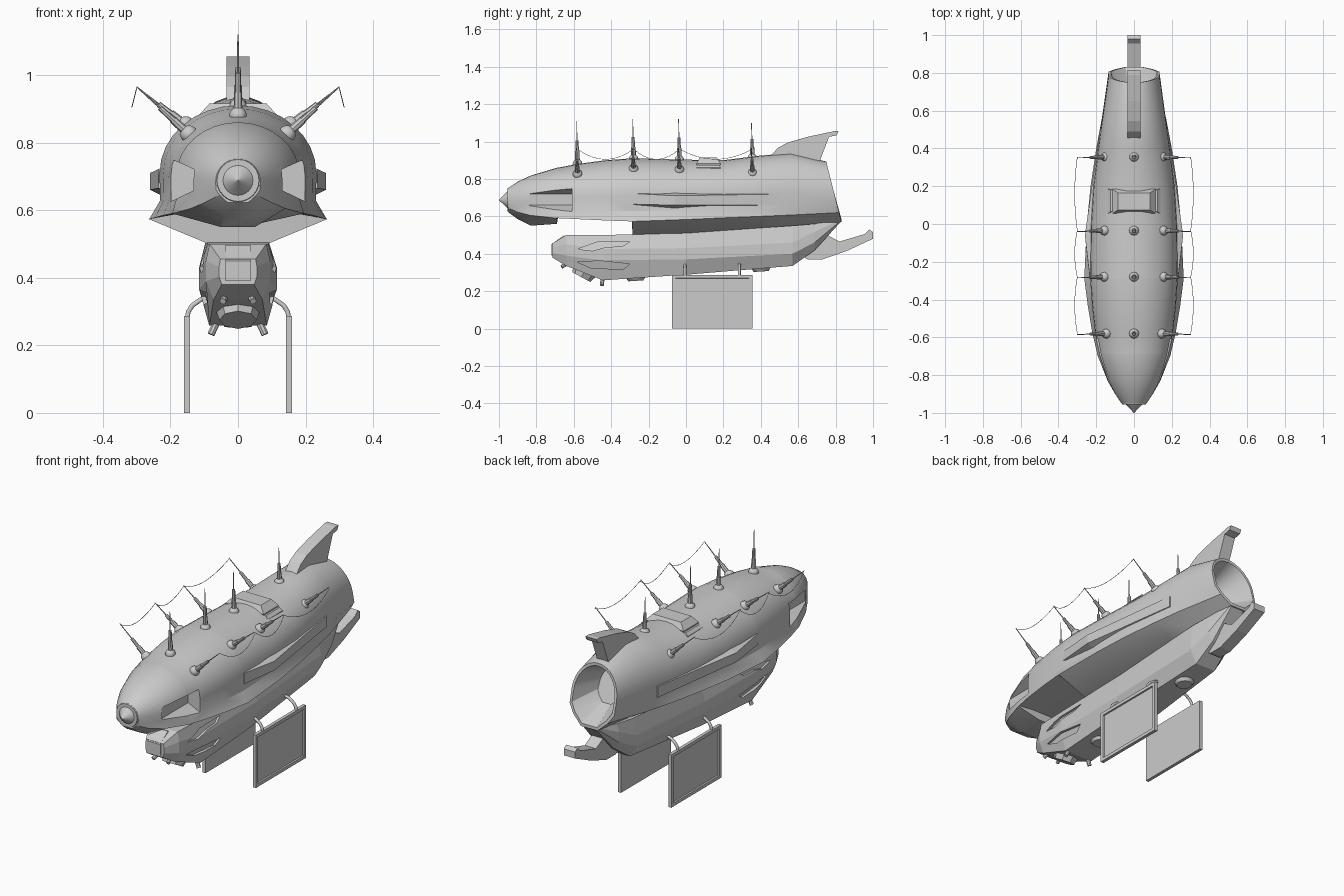
import bpy, bmesh, math
from mathutils import Vector

if "Cube" in bpy.data.objects:
    bpy.data.objects.remove(bpy.data.objects["Cube"])


def make(name, bm, smooth=None):
    bmesh.ops.recalc_face_normals(bm, faces=bm.faces)
    me = bpy.data.meshes.new(name)
    bm.to_mesh(me)
    bm.free()
    ob = bpy.data.objects.new(name, me)
    bpy.context.collection.objects.link(ob)
    if smooth:
        shade(ob, smooth)
    return ob


def activate(ob):
    bpy.ops.object.select_all(action='DESELECT')
    ob.select_set(True)
    bpy.context.view_layer.objects.active = ob


def shade(ob, deg):
    activate(ob)
    bpy.ops.object.shade_smooth_by_angle(angle=math.radians(deg))


def loft(name, rings, smooth=None):
    bm = bmesh.new()
    vs = [[bm.verts.new(p) for p in r] for r in rings]
    n = len(rings[0])
    for a, b in zip(vs, vs[1:]):
        for i in range(n):
            j = (i + 1) % n
            bm.faces.new((a[i], a[j], b[j], b[i]))
    bm.faces.new(vs[0])
    bm.faces.new(vs[-1])
    return make(name, bm, smooth)


def carve(ob, cutter):
    mod = ob.modifiers.new("carve", 'BOOLEAN')
    mod.operation = 'DIFFERENCE'
    mod.object = cutter
    activate(ob)
    bpy.ops.object.modifier_apply(modifier=mod.name)
    bpy.data.objects.remove(cutter)


def prism(name, yz, half):
    return loft(name, [[(x, y, z) for y, z in yz] for x in (-half, half)])


def box(name, x, y, z):
    return loft(name, [[(a, y[0], z[0]), (a, y[1], z[0]), (a, y[1], z[1]), (a, y[0], z[1])] for a in x])


def rod(name, a, b, r1, r2, n=8):
    a, b = Vector(a), Vector(b)
    q = (b - a).to_track_quat('Z', 'Y')
    rings = []
    for p, r in ((a, r1), (b, r2)):
        rings.append([p + q @ Vector((r * math.cos(2 * math.pi * i / n), r * math.sin(2 * math.pi * i / n), 0))
                      for i in range(n)])
    return loft(name, rings, 40 if n > 8 else None)


def tube(name, pts, r):
    cu = bpy.data.curves.new(name, 'CURVE')
    cu.dimensions = '3D'
    cu.bevel_depth = r
    cu.bevel_resolution = 1
    cu.use_fill_caps = True
    sp = cu.splines.new('POLY')
    sp.points.add(len(pts) - 1)
    for p, c in zip(sp.points, pts):
        p.co = (*c, 1)
    ob = bpy.data.objects.new(name, cu)
    bpy.context.collection.objects.link(ob)


# Envelope: smooth dome, waist, creased skirt and flat keel
def hull_ring(y, top, w, zc, cx, cz, bx, bz, shear=0):
    half = [(w * math.sin(math.pi / 2 * i / 8), zc + (top - zc) * math.cos(math.pi / 2 * i / 8)) for i in range(9)]
    half += [(w * .995, cz + .4 * (zc - cz)), (cx, cz), (bx, bz)]
    pts = half + [(-x, z) for x, z in reversed(half[1:])]
    return [Vector((x, y + shear * (top - z), z)) for x, z in pts]


rings = [hull_ring(*s) for s in (
    (-.95, .752, .066, .686, .055, .645, .03, .622),
    (-.90, .785, .10, .688, .10, .622, .04, .585),
    (-.83, .818, .137, .69, .14, .605, .05, .55),
    (-.69, .86, .183, .70, .195, .59, .06, .56),
    (-.685, .86, .183, .70, .195, .59, .10, .60),
    (-.58, .88, .205, .70, .22, .585, .12, .60),
    (-.43, .90, .222, .705, .245, .578, .12, .60),
    (-.29, .91, .232, .71, .263, .573, .12, .60),
    (-.285, .91, .232, .71, .263, .573, .075, .495),
    (0, .903, .228, .71, .25, .583, .075, .508),
    (.2, .90, .215, .715, .23, .592, .075, .518),
    (.4, .925, .19, .72, .20, .60, .07, .532),
    (.56, .938, .168, .73, .17, .607, .06, .545),
    (.75, .893, .135, .735, .105, .62, .05, .57, .25))]
# Open tail nozzle, folded inwards from the last ring
for s, d in ((.9, 0), (.52, .15)):
    rings.append([Vector((p.x * s, p.y - d, .735 + (p.z - .735) * s)) for p in rings[13]])
hull = loft("envelope", rings)

# Flared side intakes cut into the nose
for s in (-1, 1):
    carve(hull, loft("intake_cutter", [
        [(s * x, -.84, a), (s * x, -.61, a), (s * x, -.61, b), (s * x, -.84, b)]
        for x, a, b in ((.128, .66, .72), (.3, .577, .797))]))
shade(hull, 28)
rod("nose_ring", (0, -.955, .688), (0, -.93, .688), .062, .07, 24)
rod("nose_cone", (0, -.945, .688), (0, -1, .688), .054, .001, 24)

# Side blades, pointed at both ends
for s in (-1, 1):
    loft("side_blade", [[(s * x, y, z) for x, z in prof] for y, prof in (
        (-.28, ((.18, .735), (.234, .722), (.236, .665), (.18, .65))),
        (-.06, ((.18, .745), (.26, .71), (.26, .66), (.18, .62))),
        (.5, ((.14, .725), (.181, .719), (.181, .66), (.14, .655))))])

# Fins
prism("top_fin", [(.45, .92), (.49, .965), (.545, .995), (.65, 1.025), (.79, 1.055), (.815, 1.055),
                  (.805, 1.033), (.765, 1.025), (.715, .895), (.56, .92)], .034)
prism("lower_fin", [(.60, .40), (.65, .37), (.73, .37), (.86, .415), (1, .48), (1, .515), (.98, .53),
                    (.955, .505), (.82, .465), (.72, .52), (.62, .5)], .034)

# Roof hatch
loft("roof_hatch", [[(-a, y0, z), (a, y0, z), (a, y1, z), (-a, y1, z)] for a, y0, y1, z in (
    (.135, .06, .19, .835), (.14, .055, .185, .86), (.125, .065, .18, .875))])
loft("hatch_cover", [[(-a, y0, z), (a, y0, z), (a, y1, z), (-a, y1, z)] for a, y0, y1, z in (
    (.115, .06, .18, .865), (.115, .055, .185, .882), (.085, .075, .165, .915))])


# Gondola
def gondola_ring(y, zt, zm, zb, ht, hm, hb):
    d = min(.03, (zt - zb) / 5)
    half = [(ht, zt), (hm, zm + d), (hm, zm - d), (hb, zb)]
    return [(x, y, z) for x, z in half + [(-x, z) for x, z in reversed(half)]]


gondola = loft("gondola", [gondola_ring(*s) for s in (
    (-.715, .455, .418, .38, .052, .056, .048),
    (-.64, .50, .42, .335, .084, .095, .072),
    (-.445, .50, .395, .258, .09, .115, .085),
    (0, .51, .40, .288, .09, .115, .085),
    (.57, .55, .43, .335, .085, .10, .06),
    (.69, .56, .49, .42, .07, .08, .05),
    (.825, .585, .578, .568, .04, .045, .04))])


# Gondola side recesses following the wall
def wall_x(y, z):
    t = min(max((y + .64) / .195, 0), 1)
    mid, top, low, zb = .095 + .02 * t, .084 + .006 * t, .072 + .013 * t, .335 - .077 * t
    if z > .43:
        return mid + (top - mid) * (z - .43) / .07
    if z < .37:
        return mid + (low - mid) * (.37 - z) / (.37 - zb)
    return mid


for s in (-1, 1):
    for pts in ([(-.58, .425), (-.475, .462), (-.3, .465), (-.34, .44), (-.43, .435), (-.5, .415)],
                [(-.58, .355), (-.51, .325), (-.34, .315), (-.3, .345), (-.46, .362)]):
        carve(gondola, loft("recess_cutter", [[(s * (wall_x(y, z) + d), y, z) for y, z in pts]
                                              for d in (-.012, .04)]))
prism("windscreen", [(-.72, .39), (-.72, .45), (-.655, .497), (-.6, .49), (-.6, .39)], .037)
rod("chin_turret", (0, -.53, .33), (0, -.56, .275), .075, .055, 8)
for y, z in ((-.27, .265), (.4, .315)):
    rod("belly_dome", (0, y, z + .02), (0, y + .002, z - .01), .06, .04, 12)
for s in (-1, 1):
    rod("landing_peg", (s * .06, -.445, .275), (s * .08, -.45, .232), .011, .011)
    rod("front_peg", (s * .03, -.61, .36), (s * .045, -.665, .33), .01, .01)

# Hanging display boards with a raised frame, and brackets
for s in (-1, 1):
    board = box("display_board", (s * .142, s * .16), (-.075, .355), (0, .287))
    bm = bmesh.new()
    bm.from_mesh(board.data)
    outer = [f for f in bm.faces if f.normal.x * s > .9]
    bmesh.ops.inset_region(bm, faces=outer, thickness=.025, depth=0)
    bmesh.ops.inset_region(bm, faces=outer, thickness=.002, depth=-.008)
    bm.to_mesh(board.data)
    bm.free()
    for y in (-.005, .285):
        tube("board_bracket", [(s * .08, y, .345), (s * .108, y, .337), (s * .135, y, .318),
                               (s * .147, y, .30), (s * .15, y, .28)], .008)


# Antenna masts
def mast(base, tip):
    base, tip = Vector(base), Vector(tip)
    bm = bmesh.new()
    bmesh.ops.create_uvsphere(bm, u_segments=12, v_segments=8, radius=.026)
    ob = make("mast_ball", bm, 40)
    ob.location = base
    mid = base.lerp(tip, .55)
    rod("mast_base", base, base.lerp(tip, .3), .013, .012)
    rod("mast_middle", base.lerp(tip, .3), mid, .009, .008)
    rod("mast_tip", mid, tip, .003, .002, 6)


ys = (-.58, -.28, -.035, .355)
for y, z, t in zip(ys, (.88, .905, .90, .91), (1.11, 1.12, 1.12, 1.1)):
    mast((0, y, z), (0, y - .005, t))
for s in (-1, 1):
    for y, x, z in zip(ys, (.145, .155, .155, .148), (.825, .852, .848, .83)):
        mast((s * x, y, z), (s * .3, y - .005, .965))
    # Sagging wires between the side masts
    for a, b in zip(ys, ys[1:]):
        tube("wire", [(s * (.3 + .014 * k * (2 - k)), a + (b - a) * k / 2, .96 - .055 * k * (2 - k))
                      for k in [i / 5 for i in range(11)]], .0013)
